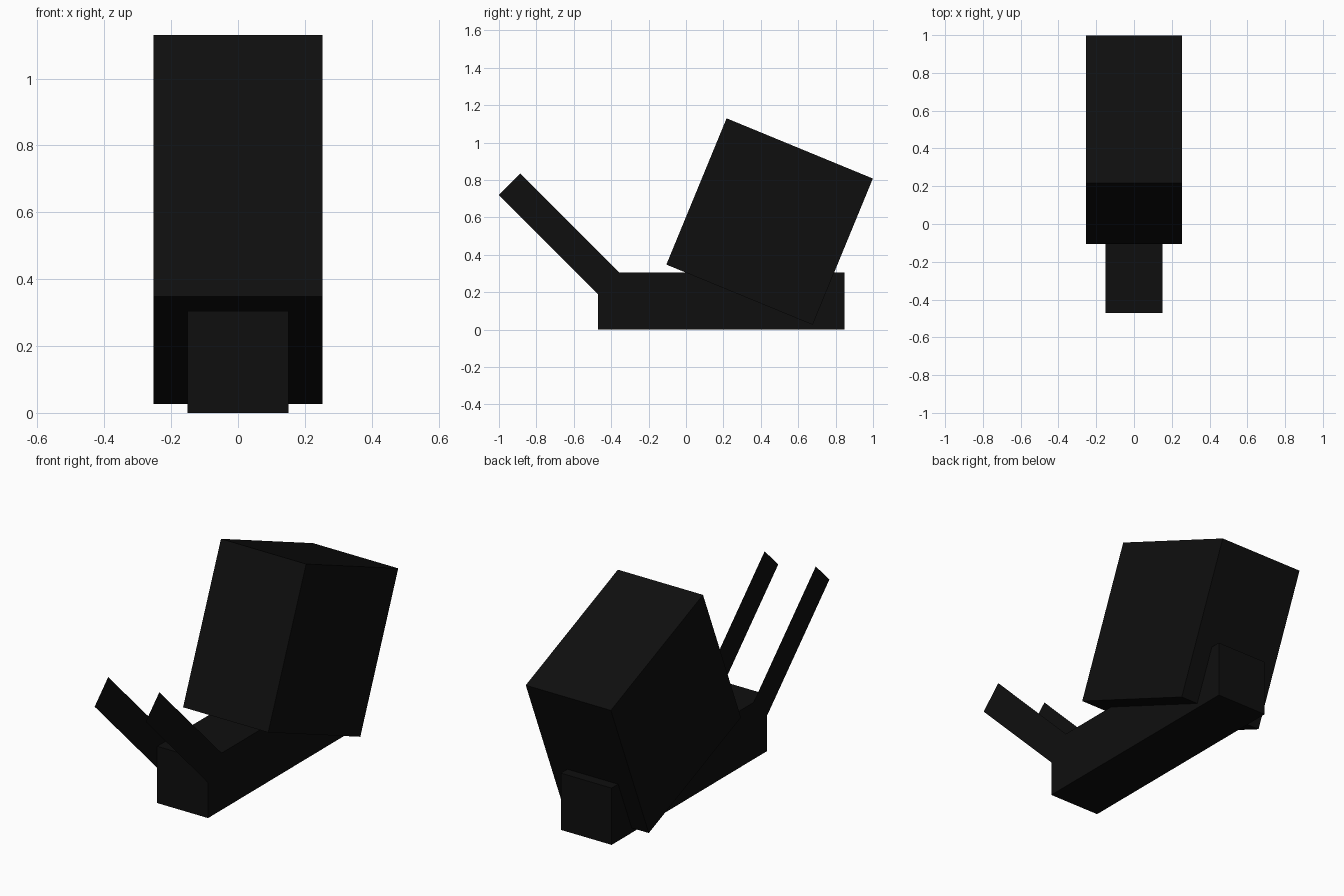
import bpy
import bmesh
from mathutils import Vector

cube = bpy.data.objects.get("Cube")
if cube:
    bpy.data.objects.remove(cube, do_unlink=True)

black = bpy.data.materials.new("near_black")
black.use_nodes = True
colour = (0.0045, 0.0045, 0.0045, 1)
black.diffuse_color = colour
black.node_tree.nodes["Principled BSDF"].inputs["Base Color"].default_value = colour


def side_profile(name, points, x, width=0):
    """Draw a (y, z) outline at x and, if a width is given, extrude it along +x."""
    bm = bmesh.new()
    face = bm.faces.new([bm.verts.new((x, y, z)) for y, z in points])
    if width:
        result = bmesh.ops.extrude_face_region(bm, geom=[face], use_keep_orig=True)
        moved = [v for v in result["geom"] if isinstance(v, bmesh.types.BMVert)]
        bmesh.ops.translate(bm, vec=Vector((width, 0, 0)), verts=moved)
        bmesh.ops.recalc_face_normals(bm, faces=bm.faces)
    elif (face.normal_update() or face.normal.x) * x < 0:
        face.normal_flip()
    mesh = bpy.data.meshes.new(name)
    bm.to_mesh(mesh)
    bm.free()
    mesh.materials.append(black)
    obj = bpy.data.objects.new(name, mesh)
    bpy.context.collection.objects.link(obj)
    return obj


# Long low base
side_profile("base", [(-0.47, 0), (0.847, 0), (0.847, 0.305), (-0.47, 0.305)], -0.151, 0.302)

# Square block leaning back, sunk into the base
corner = Vector((-0.105, 0.348))
up = Vector((0.322, 0.782))
back = Vector((up.y, -up.x))
side_profile("tilted_block", [corner, corner + back, corner + back + up, corner + up], -0.253, 0.506)

# Pair of paper-thin arms rising forward from the sides of the base
arm = [(-1, 0.72), (-0.37, 0.09), (-0.255, 0.205), (-0.885, 0.835)]
for side, x in (("left", 0.152), ("right", -0.152)):
    side_profile(side + "_arm", arm, x)
